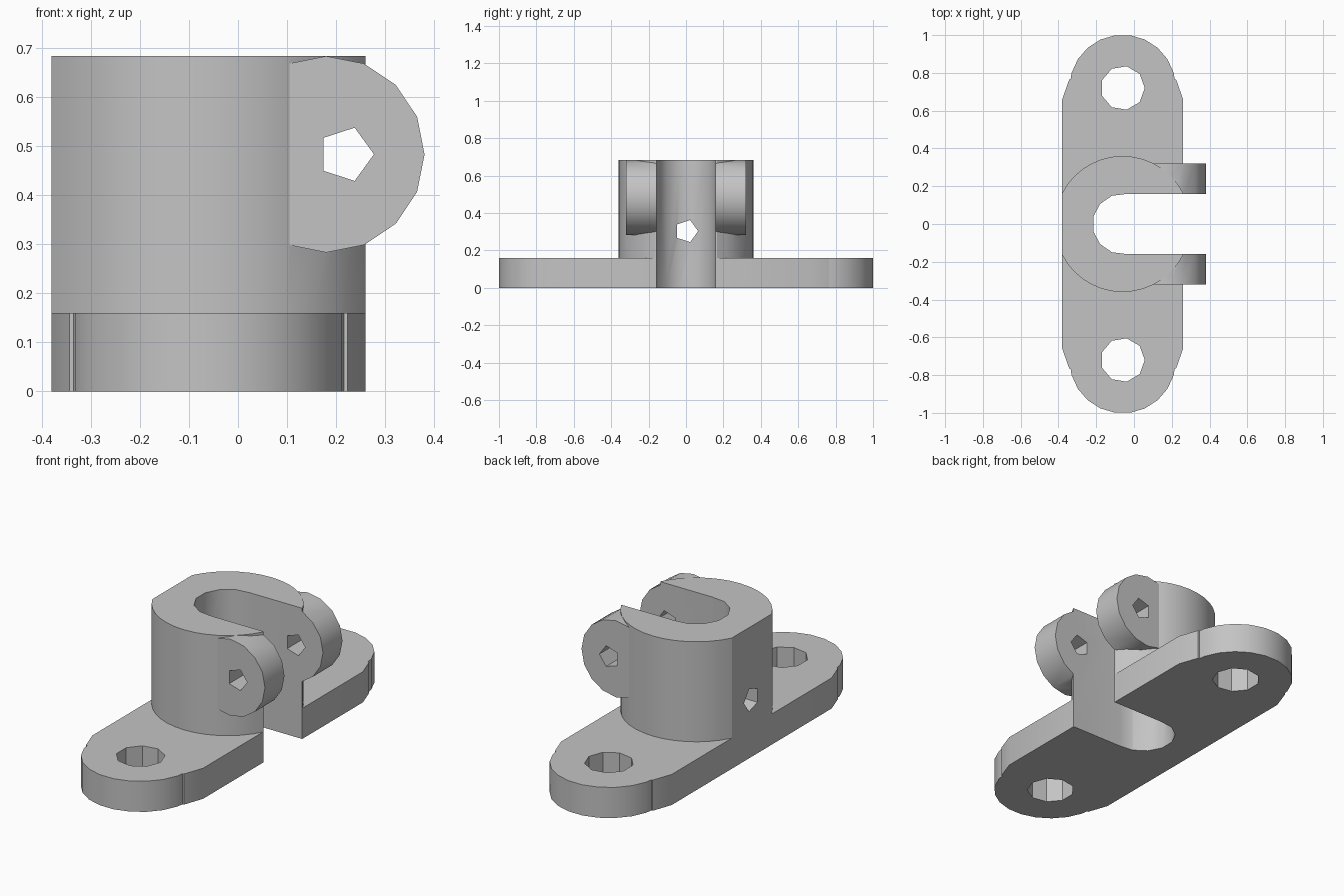
import bpy, bmesh
from math import sin, cos, pi, acos, radians

cube = bpy.data.objects.get("Cube")
if cube:
    bpy.data.objects.remove(cube, do_unlink=True)

CX = -0.06          # centre line of the plate and collar
HALF = 0.32         # half width of the plate
TOP = 0.683

metal = bpy.data.materials.new("plain_grey")
metal.use_nodes = True
metal.diffuse_color = (0.55, 0.55, 0.55, 1)
metal.node_tree.nodes["Principled BSDF"].inputs["Base Color"].default_value = (0.55, 0.55, 0.55, 1)


def ring(a, b, r, n):
    return [(a + r * cos(2 * pi * k / n), b + r * sin(2 * pi * k / n)) for k in range(n)]


def prism(name, pts, axis, lo, hi):
    """Extrude a flat outline along one axis."""
    place = {"x": lambda a, b, c: (c, a, b),
             "y": lambda a, b, c: (a, c, b),
             "z": lambda a, b, c: (a, b, c)}[axis]
    bm = bmesh.new()
    low = [bm.verts.new(place(a, b, lo)) for a, b in pts]
    high = [bm.verts.new(place(a, b, hi)) for a, b in pts]
    bm.faces.new(low)
    bm.faces.new(high)
    for i in range(len(pts)):
        j = (i + 1) % len(pts)
        bm.faces.new((low[i], low[j], high[j], high[i]))
    bmesh.ops.recalc_face_normals(bm, faces=bm.faces)
    mesh = bpy.data.meshes.new(name)
    bm.to_mesh(mesh)
    bm.free()
    mesh.materials.append(metal)
    obj = bpy.data.objects.new(name, mesh)
    bpy.context.collection.objects.link(obj)
    return obj


def combine(target, other, operation):
    """Apply a boolean and discard the helper."""
    other.hide_render = True
    mod = target.modifiers.new("join", "BOOLEAN")
    mod.operation, mod.solver, mod.object = operation, "EXACT", other
    bpy.context.view_layer.objects.active = target
    bpy.ops.object.modifier_apply(modifier=mod.name)
    bpy.data.objects.remove(other, do_unlink=True)


# Mounting plate with tapered corners
quarter = [(HALF, 0.66), (0.283, 0.765)]
right_side = [(x, -y) for x, y in reversed(quarter)] + quarter
plate_outline = [(CX + x, y) for x, y in right_side]
plate_outline += [(CX - x, y) for x, y in reversed(right_side)]
bracket = prism("clamp_bracket", plate_outline, "z", 0, 0.16)

# Rounded plate ends
for side in (-1, 1):
    combine(bracket, prism("plate_end", ring(CX, side * 0.72, 0.282, 22), "z", 0, 0.16), "UNION")

# Collar, flattened on both sides
R = 0.36
start = acos(HALF / R)
arc = [start + (pi - 2 * start) * k / 14 for k in range(15)]
collar_outline = [(CX + R * cos(t), R * sin(t)) for t in arc + [t + pi for t in arc]]
combine(bracket, prism("collar", collar_outline, "z", 0, TOP), "UNION")

# Clamp ears, made as one barrel that the slot divides
combine(bracket, prism("ears", ring(0.18, TOP - 0.2, 0.2, 16), "y", -0.32, 0.32), "UNION")

# Slot with a rounded inner end, open to the side
slot_outline = ring(CX, 0, 0.16, 13)[3:11]
slot_outline += [(0.6, slot_outline[-1][1]), (0.6, slot_outline[0][1])]
combine(bracket, prism("slot", slot_outline, "z", -0.1, 0.9), "DIFFERENCE")

# Bolt holes, pin hole and rear set-screw hole
for side in (-1, 1):
    combine(bracket, prism("bolt_hole", ring(CX, side * 0.72, 0.117, 9), "z", -0.1, 0.3), "DIFFERENCE")
combine(bracket, prism("pin_hole", ring(0.22, TOP - 0.2, 0.057, 5), "y", -0.5, 0.5), "DIFFERENCE")
combine(bracket, prism("screw_hole", ring(0.003, 0.303, 0.062, 5), "x", -0.6, -0.1), "DIFFERENCE")

# Smooth the round walls and keep the edges crisp
bpy.ops.object.select_all(action="DESELECT")
bracket.select_set(True)
bpy.context.view_layer.objects.active = bracket
bpy.ops.object.shade_smooth_by_angle(angle=radians(30))
